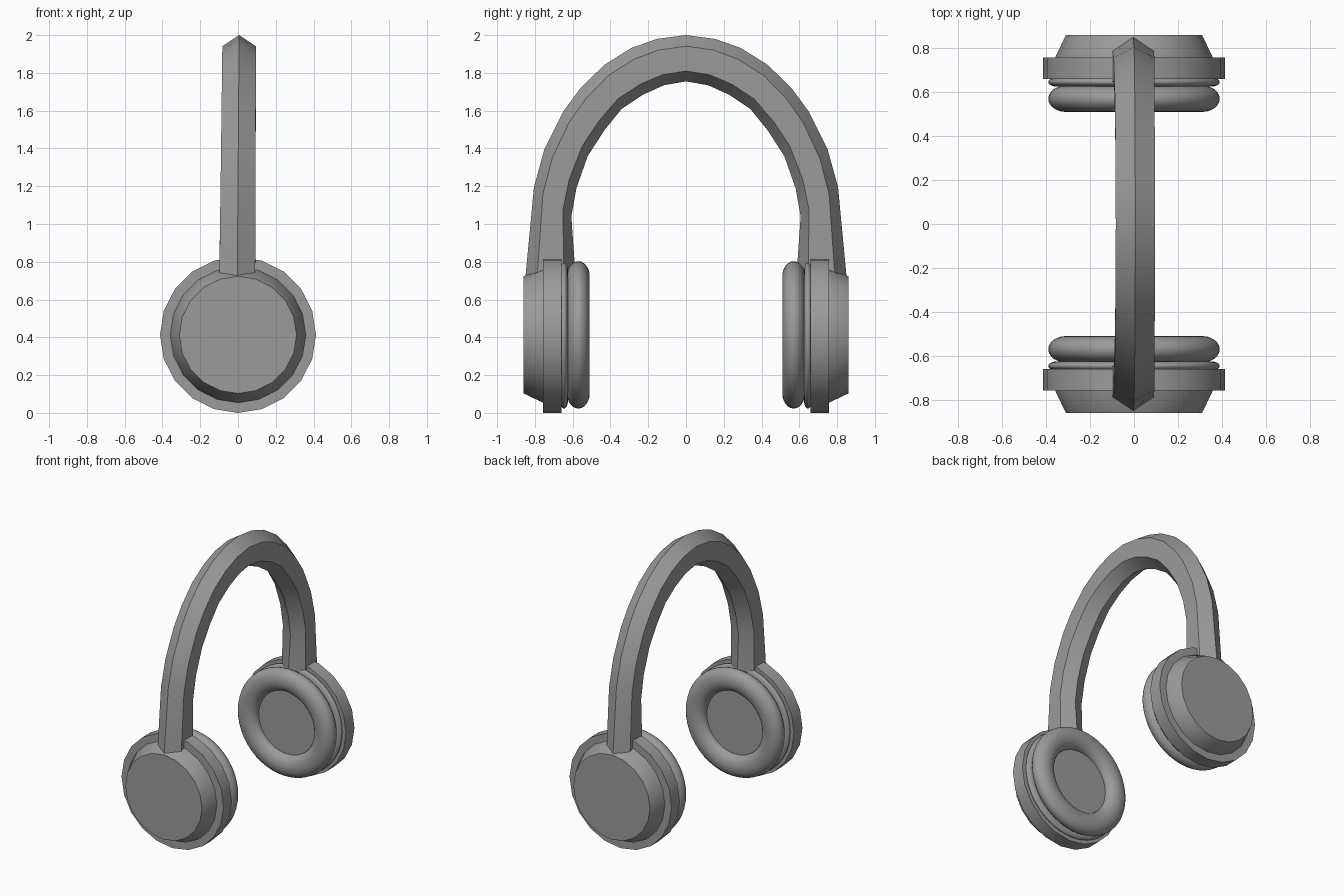
import bpy, bmesh, math

cube = bpy.data.objects.get("Cube")
if cube:
    bpy.data.objects.remove(cube, do_unlink=True)

grey = bpy.data.materials.new("mid_grey")
grey.use_nodes = True
grey.diffuse_color = (0.33, 0.33, 0.33, 1)
grey.node_tree.nodes["Principled BSDF"].inputs["Base Color"].default_value = (0.33, 0.33, 0.33, 1)

CUP_Z = 0.413


def finish(bm, name):
    """Turn a bmesh into a smooth object with sharp creases."""
    bmesh.ops.remove_doubles(bm, verts=bm.verts, dist=0.0005)
    bmesh.ops.recalc_face_normals(bm, faces=bm.faces)
    mesh = bpy.data.meshes.new(name)
    bm.to_mesh(mesh)
    bm.free()
    mesh.materials.append(grey)
    obj = bpy.data.objects.new(name, mesh)
    bpy.context.collection.objects.link(obj)
    bpy.ops.object.select_all(action='DESELECT')
    obj.select_set(True)
    bpy.context.view_layer.objects.active = obj
    bpy.ops.object.shade_smooth_by_angle(angle=math.radians(32))
    return obj


def lathe(name, profile, segments, side, closed=False):
    """Spin (radius, y) points around the ear cup axis."""
    bm = bmesh.new()
    rings = []
    for i in range(segments):
        a = math.tau * i / segments
        rings.append([bm.verts.new((r * math.cos(a), side * y, CUP_Z + r * math.sin(a)))
                      for r, y in profile])
    steps = len(profile) if closed else len(profile) - 1
    for i in range(segments):
        p, q = rings[i], rings[(i + 1) % segments]
        for j in range(steps):
            k = (j + 1) % len(profile)
            quad = [p[j], p[k], q[k], q[j]]
            # points on the axis give triangles
            if profile[j][0] == 0:
                quad = quad[:3]
            elif profile[k][0] == 0:
                quad = [p[j], p[k], q[j]]
            bm.faces.new(quad)
    return finish(bm, name)


def oval(radius, y, half_r, half_y, count=24):
    return [(radius + half_r * math.cos(math.tau * i / count),
             y + half_y * math.sin(math.tau * i / count)) for i in range(count)]


# Ear cups, one at each end of the band
for label, side in (("front", -1), ("back", 1)):
    lathe(label + "_cup_shell", [(0, 0.70), (0.36, 0.70), (0.36, 0.755), (0.31, 0.86), (0, 0.86)], 20, side)
    lathe(label + "_cup_rim", [(0, 0.66), (0.413, 0.66), (0.413, 0.757), (0, 0.757)], 20, side)
    lathe(label + "_cushion_seam", oval(0.35, 0.646, 0.04, 0.021), 48, side, True)
    lathe(label + "_cushion", oval(0.31, 0.57, 0.08, 0.06), 48, side, True)
    lathe(label + "_speaker_pad", [(0, 0.57), (0.25, 0.57), (0.33, 0.67), (0, 0.67)], 48, side)

# Headband: outer ridge and inner ridge (y, z) from the crown down to one cup
half = [((0, 2.0), (0, 1.755)), ((0.153, 1.98), (0.116, 1.735)),
        ((0.29, 1.932), (0.227, 1.685)), ((0.433, 1.842), (0.34, 1.61)),
        ((0.56, 1.718), (0.433, 1.495)), ((0.65, 1.595), (0.52, 1.36)),
        ((0.75, 1.395), (0.58, 1.19)), ((0.805, 1.195), (0.607, 1.04)),
        ((0.852, 0.70), (0.588, 0.77))]
path = [((-o[0], o[1]), (-i[0], i[1])) for o, i in reversed(half[1:])] + half

bm = bmesh.new()
sections = []
for outer, inner in path:
    t = (2.0 - outer[1]) / 1.3
    mid, width = 0.006 - 0.010 * t, 0.089 + 0.006 * t
    ring = []
    # hexagon: ridge, two shoulders, inner ridge, two shoulders
    for f, sx in ((0, 0), (0.24, 1), (0.775, 1), (1, 0), (0.775, -1), (0.24, -1)):
        y = outer[0] + (inner[0] - outer[0]) * f
        z = outer[1] + (inner[1] - outer[1]) * f
        ring.append(bm.verts.new((mid + sx * width, y, z)))
    sections.append(ring)
for p, q in zip(sections, sections[1:]):
    for j in range(6):
        k = (j + 1) % 6
        bm.faces.new((p[j], p[k], q[k], q[j]))
bm.faces.new(sections[0])
bm.faces.new(sections[-1])
finish(bm, "headband")
